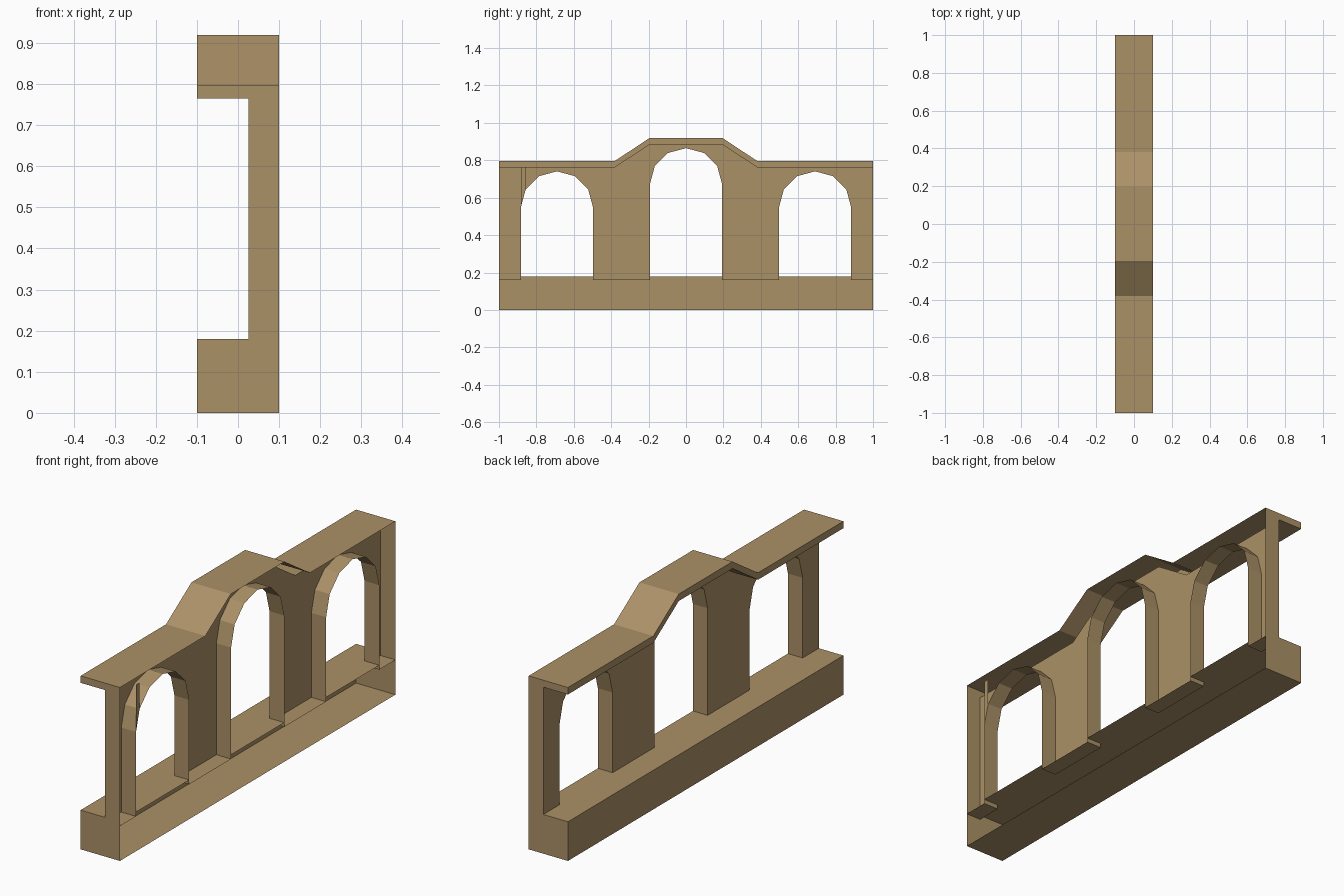
import bpy, bmesh, math

if "Cube" in bpy.data.objects:
    bpy.data.objects.remove(bpy.data.objects["Cube"])

stone = bpy.data.materials.new("tan_stone")
stone.diffuse_color = (0.41, 0.283, 0.136, 1)
stone.use_nodes = True
stone.node_tree.nodes["Principled BSDF"].inputs["Base Color"].default_value = stone.diffuse_color

XB, XW, XF = -0.1, 0.025, 0.1       # back edge, wall plane, open front edge
R, FLOOR, FOOT = 0.193, 0.18, 0.16  # arch radius, sill height, pier foot
ARCHES = [(-0.69, 0.548), (0.0, 0.672), (0.69, 0.548)]
ROOF = [(-1, 0), (-0.38, 0), (-0.195, 0.122), (0.195, 0.122), (0.38, 0), (1, 0)]


def make(name, faces):
    bm = bmesh.new()
    for f in faces:
        bm.faces.new([bm.verts.new(p) for p in f])
    bmesh.ops.remove_doubles(bm, verts=bm.verts, dist=1e-5)
    me = bpy.data.meshes.new(name)
    bm.to_mesh(me)
    bm.free()
    me.materials.append(stone)
    ob = bpy.data.objects.new(name, me)
    bpy.context.collection.objects.link(ob)
    return ob


def flat(z, x0, x1, y0, y1):
    return [(x0, y0, z), (x1, y0, z), (x1, y1, z), (x0, y1, z)]


def sweep(profile, x0, x1):
    """Strip of quads following a (y, z) profile between two x planes."""
    return [[(x0, a[0], a[1]), (x1, a[0], a[1]), (x1, b[0], b[1]), (x0, b[0], b[1])]
            for a, b in zip(profile, profile[1:])]


def roof_z(y, base):
    for (y0, z0), (y1, z1) in zip(ROOF, ROOF[1:]):
        if y <= y1 + 1e-9:
            return base + z0 + (z1 - z0) * (y - y0) / (y1 - y0)


def arc(cy, cz):
    return [(cy - R * math.cos(math.pi * i / 6), cz + R * math.sin(math.pi * i / 6))
            for i in range(7)]


edges = [-1] + [cy + s * R for cy, _ in ARCHES for s in (-1, 1)] + [1]
piers = list(zip(edges[::2], edges[1::2]))

# Base trough, open at the front, with the sill raised between the pier feet
base = [flat(0, XB, XF, -1, 1)[::-1], flat(FLOOR, XB, XW, -1, 1),
        [(XB, -1, 0), (XB, -1, FLOOR), (XB, 1, FLOOR), (XB, 1, 0)]]
base += [flat(FLOOR, XW, XF, cy - R, cy + R) for cy, _ in ARCHES]
base += [flat(FOOT, XW, XF, a, b) for a, b in piers]
make("base", base)

# Wall: full-height piers plus columns of wall above each arch
def column(a, b, za, zb):
    return [(XW, b, zb), (XW, a, za), (XW, a, roof_z(a, 0.765)), (XW, b, roof_z(b, 0.765))]

wall = []
for a, b in piers:
    ys = [a] + [y for y, _ in ROOF if a < y < b] + [b]
    wall += [column(p, q, FOOT, FOOT) for p, q in zip(ys, ys[1:])]
for cy, cz in ARCHES:
    pts = arc(cy, cz)
    wall += [column(p[0], q[0], p[1], q[1]) for p, q in zip(pts, pts[1:])]
make("wall", wall)

# Arch linings running from the wall to the open front
for i, (cy, cz) in enumerate(ARCHES):
    path = [(cy - R, FOOT)] + arc(cy, cz) + [(cy + R, FOOT)]
    make(f"arch_lining_{i + 1}", [f[::-1] for f in sweep(path, XW, XF)])

# Coping: top, back lip and soffit
top = [(y, z + 0.797) for y, z in ROOF]
low = [(y, z + 0.765) for y, z in ROOF]
coping = sweep(top, XB, XF) + [f[::-1] for f in sweep(low, XB, XW)]
coping += [[(XB, *a), (XB, *b), (XB, *d), (XB, *c)]
           for a, b, c, d in zip(low, low[1:], top, top[1:])]
make("coping", coping)

# C-shaped end panels
for name, y in (("end_panel_left", -1), ("end_panel_right", 1)):
    rects = [(XB, XW, 0, FLOOR), (XW, XF, 0, FLOOR), (XW, XF, FLOOR, 0.765),
             (XB, XW, 0.765, 0.797), (XW, XF, 0.765, 0.797)]
    make(name, [[(a, y, c), (b, y, c), (b, y, d), (a, y, d)][::-y] for a, b, c, d in rects])

# Small sliver beside the first arch
ya, yb = arc(*ARCHES[0])[0], arc(*ARCHES[0])[1]
make("arch_sliver", [[(XF, *ya), (XF, *yb), (XF, yb[0], 0.765), (XF, ya[0], 0.765)]])
